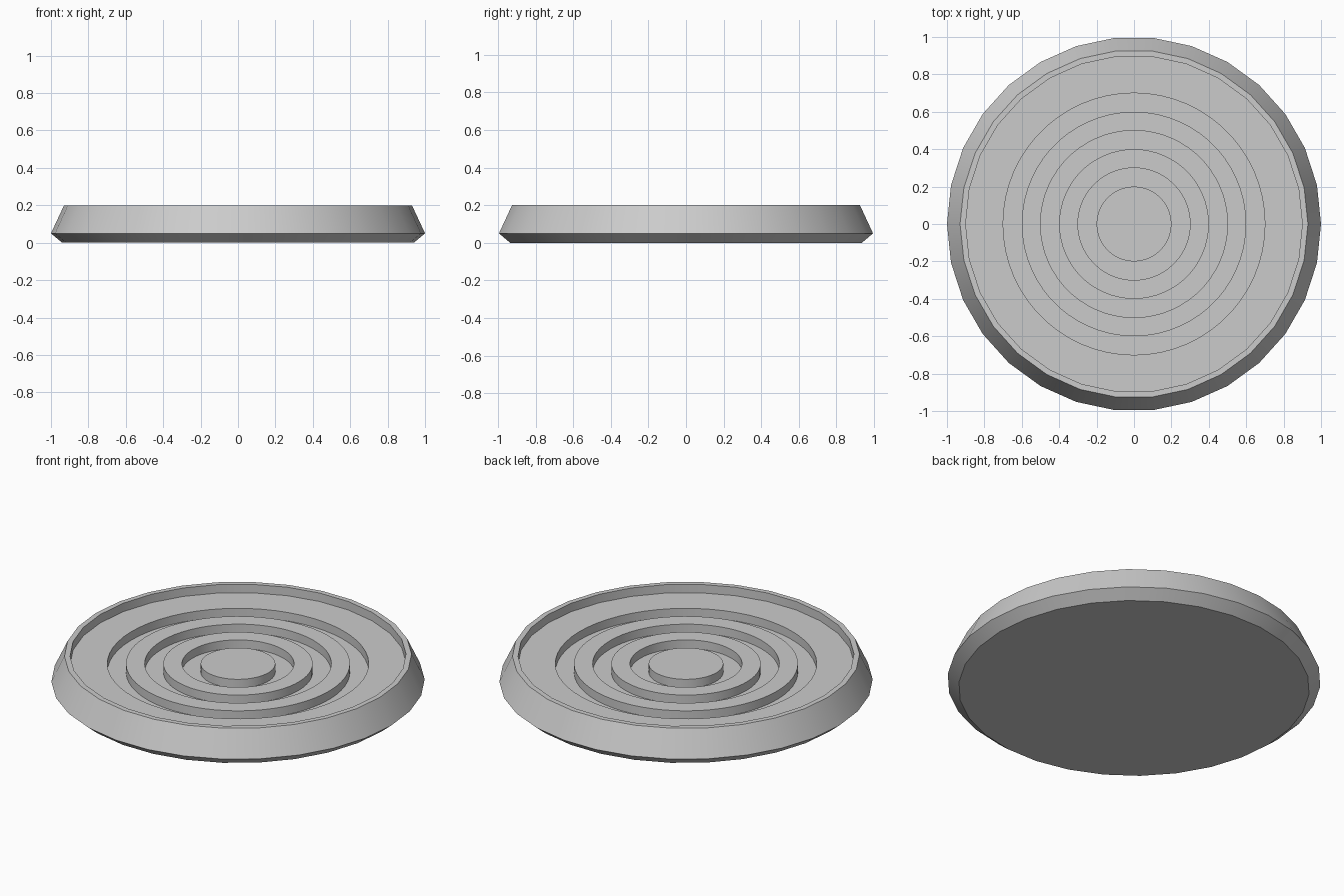
import bpy
import bmesh
from math import cos, sin, pi

if "Cube" in bpy.data.objects:
    bpy.data.objects.remove(bpy.data.objects["Cube"])

STEPS = 60  # round grooves use all steps, the outer rim is a 30-sided polygon

# Profile (radius, height) from the underside, over the rim, to the centre disc
profile = [(0.94, 0.0), (1.0, 0.05), (0.93, 0.2), (0.9, 0.2), (0.9, 0.15)]
# Three concentric grooves
for outer in (0.7, 0.5, 0.3):
    inner = outer - 0.1
    profile += [(outer, 0.15), (outer, 0.10), (inner, 0.10), (inner, 0.15)]


def ring(bm, radius, z):
    """One loop; on the rim, odd points sit on the sides of a 30-gon."""
    verts = []
    for i in range(STEPS):
        a = 2 * pi * i / STEPS
        r = radius
        if radius > 0.8 and i % 2:
            r *= cos(2 * pi / STEPS)
        verts.append(bm.verts.new((r * cos(a), r * sin(a), z)))
    return verts


# Grooved round dish
bm = bmesh.new()
loops = [ring(bm, r, z) for r, z in profile]
for lo, hi in zip(loops, loops[1:]):
    for i in range(STEPS):
        j = (i + 1) % STEPS
        bm.faces.new((lo[i], lo[j], hi[j], hi[i]))

# Flat underside and raised centre disc
bm.faces.new(loops[0][::-1])
bm.faces.new(loops[-1])
bmesh.ops.recalc_face_normals(bm, faces=bm.faces[:])

mesh = bpy.data.meshes.new("grooved_dish")
bm.to_mesh(mesh)
bm.free()
dish = bpy.data.objects.new("grooved_dish", mesh)
bpy.context.collection.objects.link(dish)

# Smooth round walls, sharp rims
bpy.context.view_layer.objects.active = dish
dish.select_set(True)
bpy.ops.object.shade_smooth_by_angle(angle=pi / 6)
